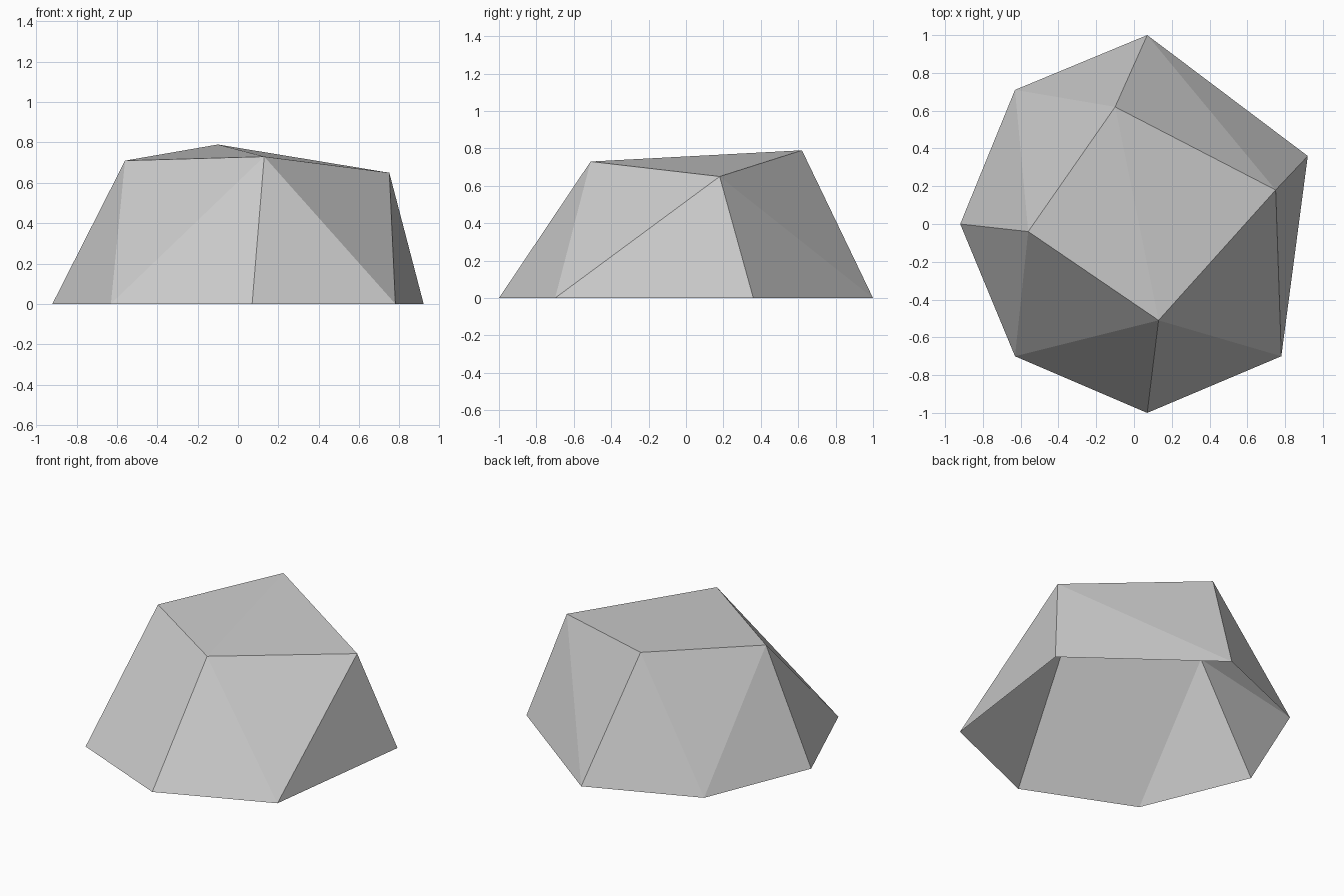
import bpy
import bmesh

cube = bpy.data.objects.get("Cube")
if cube:
    bpy.data.objects.remove(cube, do_unlink=True)

# Plain grey stone
stone = bpy.data.materials.new("stone_grey")
stone.use_nodes = True
colour = (0.6, 0.6, 0.6, 1.0)
stone.diffuse_color = colour
bsdf = stone.node_tree.nodes["Principled BSDF"]
bsdf.inputs["Base Color"].default_value = colour
bsdf.inputs["Roughness"].default_value = 0.9

# Seven-sided footprint and four crown corners
footprint = [(-0.63, 0.71), (0.07, 1.0), (0.92, 0.36), (0.78, -0.70),
             (0.07, -1.0), (-0.63, -0.70), (-0.92, 0.0)]
crown = [(-0.10, 0.62, 0.79), (-0.56, -0.04, 0.71),
         (0.13, -0.51, 0.73), (0.75, 0.18, 0.65)]

# Facets are the convex shell around these corners
bm = bmesh.new()
for x, y in footprint:
    bm.verts.new((x, y, 0))
for corner in crown:
    bm.verts.new(corner)
bmesh.ops.convex_hull(bm, input=bm.verts[:])
bmesh.ops.recalc_face_normals(bm, faces=bm.faces[:])

# Open underside
under = [f for f in bm.faces if all(v.co.z < 0.01 for v in f.verts)]
bmesh.ops.delete(bm, geom=under, context="FACES")

mesh = bpy.data.meshes.new("boulder")
bm.to_mesh(mesh)
bm.free()
mesh.materials.append(stone)
boulder = bpy.data.objects.new("boulder", mesh)
bpy.context.collection.objects.link(boulder)
